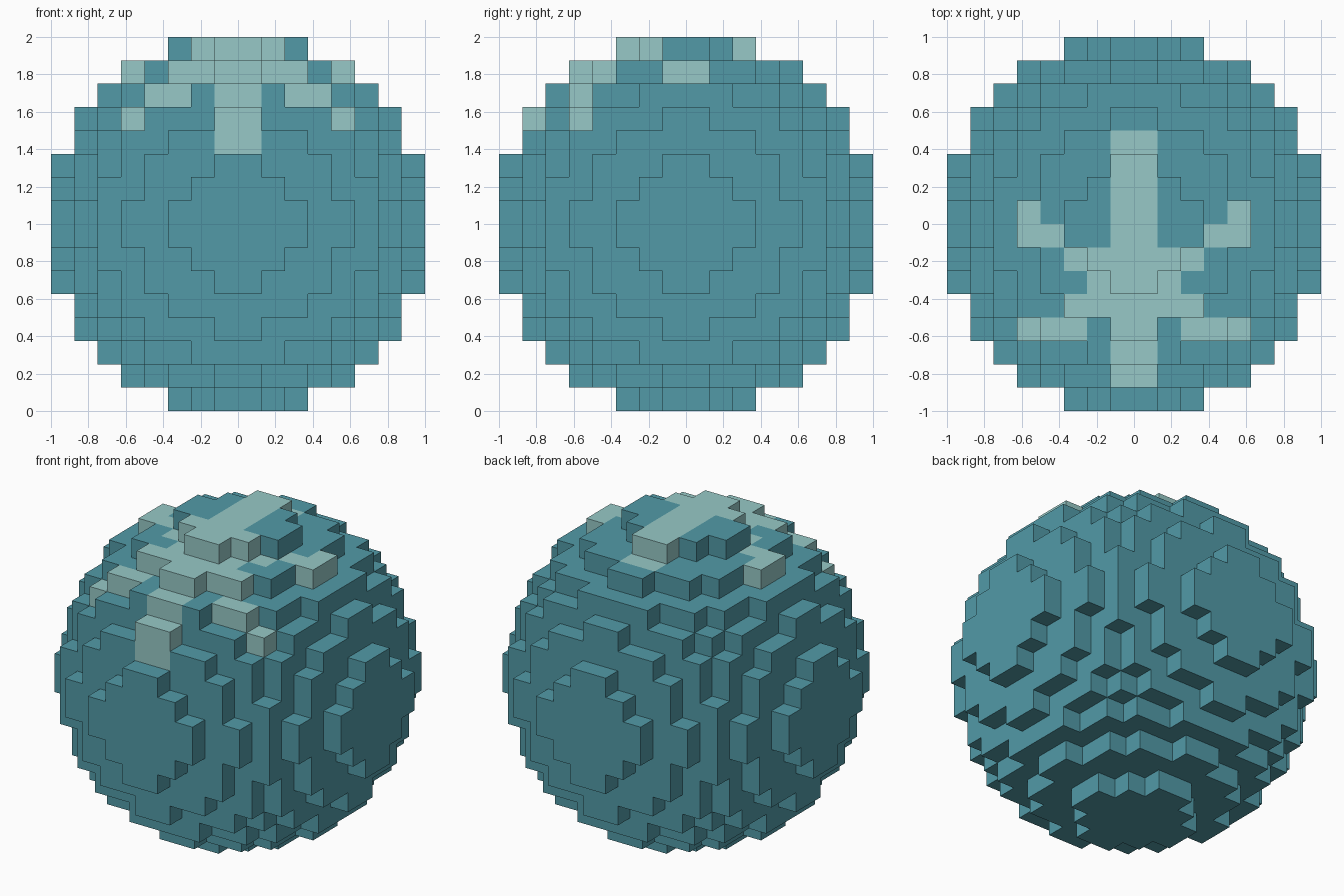
import bpy
import bmesh
from mathutils import Vector

cube = bpy.data.objects.get("Cube")
if cube:
    bpy.data.objects.remove(cube)

RADIUS = 8            # sphere radius in blocks
BLOCK = 1 / RADIUS    # block size


def make_material(name, rgb):
    mat = bpy.data.materials.new(name)
    mat.use_nodes = True
    color = (*rgb, 1)
    mat.diffuse_color = color
    mat.node_tree.nodes["Principled BSDF"].inputs["Base Color"].default_value = color
    return mat


teal = make_material("teal", (0.084, 0.323, 0.386))
pale_teal = make_material("pale teal", (0.309, 0.584, 0.571))

# Crest on the upper half: row along y -> block columns from the middle outwards
CREST = {row: {0} for row in (-7, -6, 1, 2, 3)}
CREST.update({-5: {0, 2, 3, 4}, -4: {0, 1, 2}, -3: {0, 1},
              -2: {0, 1, 2}, -1: {0, 3, 4}, 0: {0, 4}})


def filled(x, y, z):
    return sum((c + 0.5) ** 2 for c in (x, y, z)) <= RADIUS ** 2


def is_crest(x, y, z):
    column = x if x >= 0 else -x - 1
    if z < 3 or column not in CREST.get(y, ()):
        return False
    # Top block of each column, plus the whole front drop of the crest
    return not filled(x, y, z + 1) or y == -7


# Stepped ball: keep only the outward block faces
bm = bmesh.new()
span = range(-RADIUS, RADIUS)
axes = [Vector(v) for v in ((1, 0, 0), (0, 1, 0), (0, 0, 1))]
for x in span:
    for y in span:
        for z in span:
            if not filled(x, y, z):
                continue
            center = Vector((x, y, z)) + Vector((0.5, 0.5, 0.5))
            for a in range(3):
                for sign in (-1, 1):
                    normal = axes[a] * sign
                    if filled(*(Vector((x, y, z)) + normal)):
                        continue
                    u = axes[(a + 1) % 3] * 0.5
                    v = axes[(a + 2) % 3] * 0.5 * sign
                    mid = center + normal * 0.5
                    corners = (mid - u - v, mid + u - v, mid + u + v, mid - u + v)
                    face = bm.faces.new(
                        [bm.verts.new(c * BLOCK + axes[2]) for c in corners])
                    face.material_index = int(is_crest(x, y, z))
bmesh.ops.remove_doubles(bm, verts=bm.verts, dist=BLOCK / 100)

mesh = bpy.data.meshes.new("block_ball")
bm.to_mesh(mesh)
bm.free()
mesh.materials.append(teal)
mesh.materials.append(pale_teal)
ball = bpy.data.objects.new("block_ball", mesh)
bpy.context.collection.objects.link(ball)
